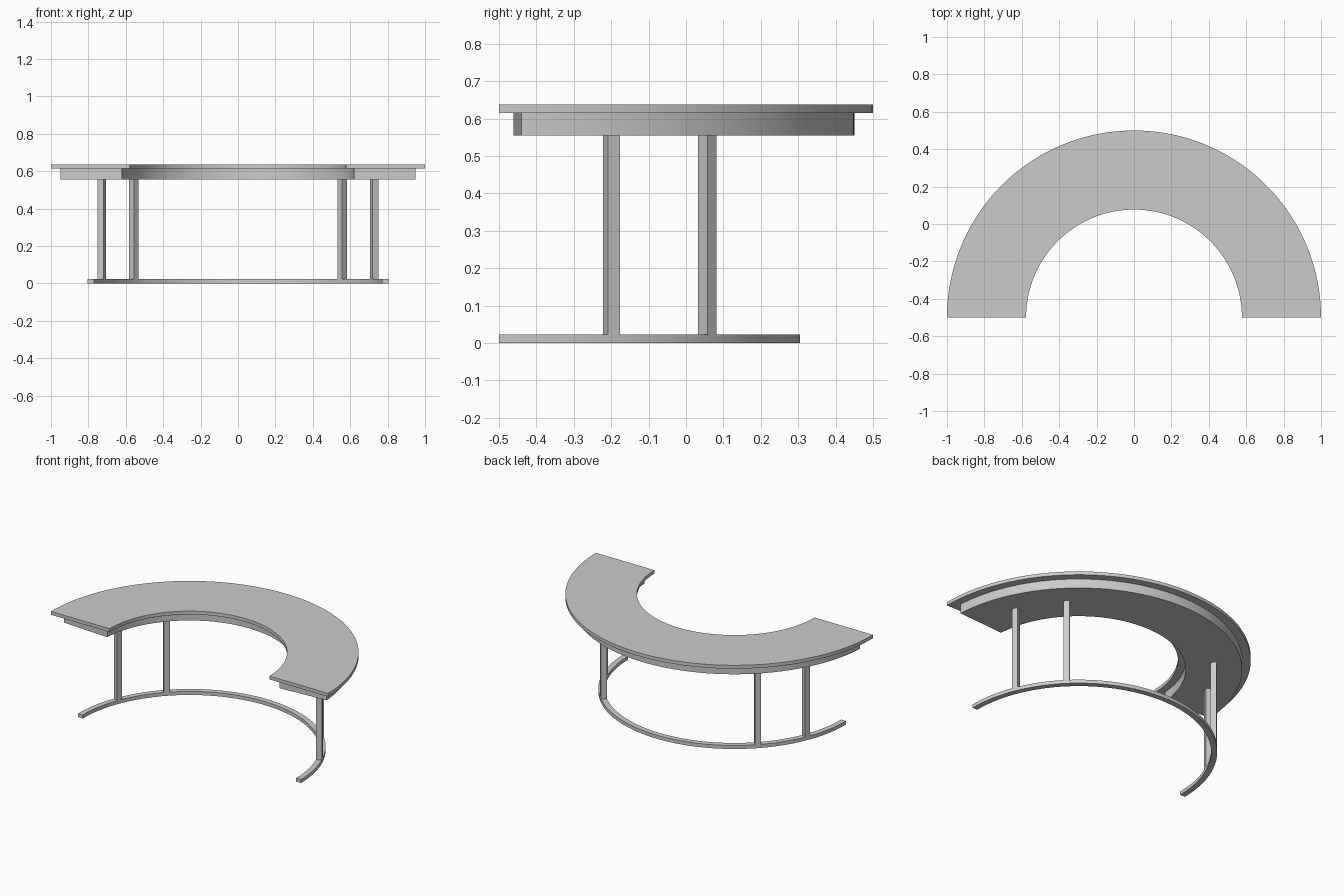
import bpy, bmesh
from math import sin, cos, radians

if "Cube" in bpy.data.objects:
    bpy.data.objects.remove(bpy.data.objects["Cube"])

CY = -0.5  # shared arc centre on the front edge


def finish(name, bm):
    bmesh.ops.recalc_face_normals(bm, faces=bm.faces)
    me = bpy.data.meshes.new(name)
    bm.to_mesh(me)
    bm.free()
    ob = bpy.data.objects.new(name, me)
    bpy.context.collection.objects.link(ob)
    bpy.ops.object.select_all(action='DESELECT')
    ob.select_set(True)
    bpy.context.view_layer.objects.active = ob
    bpy.ops.object.shade_smooth_by_angle(angle=radians(30))
    return ob


def arc_band(name, r_in, r_out, z0, z1, inset=0.0, n=80):
    """Rectangular section swept round a half circle."""
    bm = bmesh.new()
    rings = []
    for i in range(n + 1):
        a = radians(inset + (180 - 2 * inset) * i / n)
        rings.append([bm.verts.new((r * cos(a), CY + r * sin(a), z))
                      for r, z in ((r_in, z0), (r_out, z0), (r_out, z1), (r_in, z1))])
    for p, q in zip(rings, rings[1:]):
        for k in range(4):
            m = (k + 1) % 4
            bm.faces.new((p[k], p[m], q[m], q[k]))
    bm.faces.new(rings[0])
    bm.faces.new(rings[-1])
    return finish(name, bm)


def leg(name, angle, r=0.7875, w=0.035, z0=0.02, z1=0.556):
    """Square post turned to face the arc centre."""
    bm = bmesh.new()
    bmesh.ops.create_cube(bm, size=1)
    bmesh.ops.scale(bm, vec=(w, w, z1 - z0), verts=bm.verts)
    ob = finish(name, bm)
    a = radians(angle)
    ob.location = (r * cos(a), CY + r * sin(a), (z0 + z1) / 2)
    ob.rotation_euler.z = a
    return ob


# Half-ring top, recessed apron beneath it, and floor rail
arc_band("table_top", 0.577, 1.0, 0.615, 0.637)
arc_band("apron", 0.622, 0.95, 0.555, 0.615, inset=3.6)
arc_band("floor_rail", 0.77, 0.805, 0.0, 0.023)

# Two pairs of mirrored legs
for label, ang in (("front", 22.5), ("rear", 45)):
    leg(f"{label}_leg_right", ang)
    leg(f"{label}_leg_left", 180 - ang)
